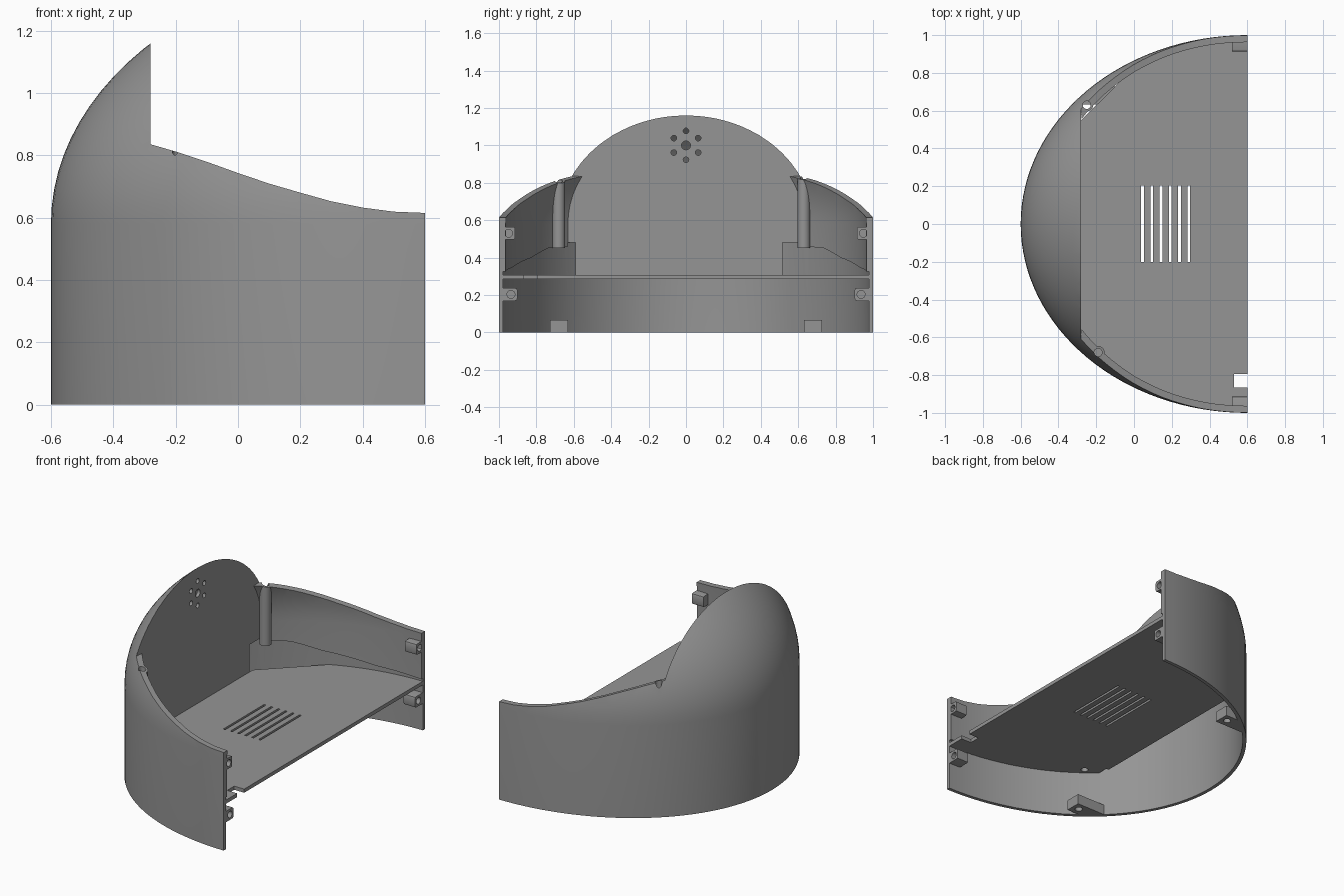
import bpy, bmesh, math
from mathutils import Matrix, Vector

if "Cube" in bpy.data.objects:
    bpy.data.objects.remove(bpy.data.objects["Cube"])

grey = bpy.data.materials.new("mid_grey")
grey.diffuse_color = (0.3, 0.3, 0.3, 1)
grey.use_nodes = True
grey.node_tree.nodes["Principled BSDF"].inputs["Base Color"].default_value = grey.diffuse_color


def make(name, bm):
    bmesh.ops.recalc_face_normals(bm, faces=bm.faces)
    me = bpy.data.meshes.new(name)
    bm.to_mesh(me)
    bm.free()
    me.materials.append(grey)
    ob = bpy.data.objects.new(name, me)
    bpy.context.collection.objects.link(ob)
    return ob


def boolean(ob, tool, op='DIFFERENCE', keep=False):
    m = ob.modifiers.new("cut", 'BOOLEAN')
    m.operation, m.solver, m.object = op, 'EXACT', tool
    bpy.context.view_layer.update()
    me = bpy.data.meshes.new_from_object(ob.evaluated_get(bpy.context.evaluated_depsgraph_get()))
    ob.modifiers.clear()
    ob.data = me
    me.materials.clear()
    me.materials.append(grey)
    if not keep:
        bpy.data.objects.remove(tool)
    return ob


def prism(name, pts, lo, hi, axis):
    """Extrude a 2D outline along an axis (0 = x, 1 = y, 2 = z)."""
    bm = bmesh.new()
    def at(p, d):
        c = list(p)
        c.insert(axis, d)
        return bm.verts.new(c)
    a, b = [at(p, lo) for p in pts], [at(p, hi) for p in pts]
    bm.faces.new(a)
    bm.faces.new(b)
    for i in range(len(pts)):
        j = (i + 1) % len(pts)
        bm.faces.new((a[i], a[j], b[j], b[i]))
    return make(name, bm)


def box(name, x0, x1, y0, y1, z0, z1):
    return prism(name, [(x0, y0), (x1, y0), (x1, y1), (x0, y1)], z0, z1, 2)


def circle(u, v, r, n=24):
    return [(u + r * math.cos(2 * math.pi * i / n), v + r * math.sin(2 * math.pi * i / n)) for i in range(n)]


def dome(name, t, z0):
    """Elliptic cylinder with an ellipsoid cap, inset by t."""
    n, rings = 128, 24
    bm = bmesh.new()
    prof = [(1, z0)] + [(math.cos(a), 0.58 + (0.853 - t) * math.sin(a))
                        for a in (math.pi / 2 * k / rings for k in range(rings))]
    loops = [[bm.verts.new((0.6 + (1.2 - t) * r * math.cos(2 * math.pi * i / n),
                            (1 - t) * r * math.sin(2 * math.pi * i / n), z)) for i in range(n)]
             for r, z in prof]
    top = bm.verts.new((0.6, 0, 1.433 - t))
    bm.faces.new(loops[0])
    for i in range(n):
        j = (i + 1) % n
        for a, b in zip(loops, loops[1:]):
            bm.faces.new((a[i], a[j], b[j], b[i]))
        bm.faces.new((loops[-1][i], loops[-1][j], top))
    return make(name, bm)


# Open side and sloping rim, used to trim the shell, liner and tubes
rim = [(-.28, .835), (-.2, .812), (-.1, .779), (0, .743), (.1, .709), (.2, .68),
       (.3, .652), (.4, .632), (.5, .619), (.6, .615)]
def trim():
    return prism("trim", [(-.28, 2)] + rim + [(.6, -1), (3, -1), (3, 2)], -2, 2, 1)

tubes = [(-.25, .63), (-.19, -.68)]
def drill(ob):
    for x, y in tubes:
        boolean(ob, prism("drill", circle(x, y, .021), .2, 1.2, 2))

# Outer shell
shell = dome("shell", 0, 0)
boolean(shell, dome("cavity", .022, -.1))
boolean(shell, trim())

# Upright partition with a ring of holes and relieved lower corners
partition = box("partition", -.3, -.28, -1, 1, .287, 1.4)
boolean(partition, dome("limit", .01, -.1), 'INTERSECT')
boolean(partition, box("corner", -.4, -.2, .515, 1, .2, .48))
boolean(partition, box("corner", -.4, -.2, -1, -.59, .2, .48))
holes = [(0, 1.0, .024)] + [(.075 * math.sin(k * math.pi / 3), 1.0 + .077 * math.cos(k * math.pi / 3), .015)
                            for k in range(6)]
for y, z, r in holes:
    boolean(partition, prism("hole", circle(y, z, r), -.4, -.2, 0))
boolean(shell, partition, 'UNION')
drill(shell)

# Thicker band inside the upper wall
liner = dome("wall_liner", .015, 0)
boolean(liner, dome("cavity", .036, -.1))
boolean(liner, trim())
boolean(liner, prism("below", [(-.28, .46), (-.15, .45), (0, .40), (.3, .345), (.61, .325),
                               (.61, -1), (-.28, -1)], -2, 2, 1))
boolean(liner, box("behind", -2, -.279, -2, 2, -1, 2))
drill(liner)

# Screw tubes
for i, (x, y) in enumerate(tubes):
    tube = prism("screw_tube_%d" % (i + 1), circle(x, y, .034), .45, 1, 2)
    boolean(tube, dome("limit", .006, -.1), 'INTERSECT')
    boolean(tube, trim())
    drill(tube)

# Floor plate with vent slots, cable notch and a clipped corner
edge = [(.6 - 1.188 * math.cos(a), .988 * math.sin(a))
        for a in (math.radians(-90 + 2.5 * k) for k in range(73))]
outline = [(-.28, -.66)] + [p for p in reversed(edge) if p[0] > -.28 and p[1] < 0] \
    + [p for p in reversed(edge) if p[0] > .03 and p[1] > 0] + [(.02, .845), (-.28, .55)]
lower = [p for p in outline if p[1] < 0]
upper = [p for p in outline if p[1] > 0]
outline = sorted(lower, key=lambda p: p[0]) + sorted(upper, key=lambda p: -p[0])
floor = prism("floor_plate", outline, .285, .308, 2)
for k in range(6):
    x = .045 + .049 * k
    boolean(floor, box("slot", x - .007, x + .007, -.2, .205, .2, .4))
boolean(floor, box("notch", .53, .7, -.865, -.795, .2, .4))
drill(floor)

# Joining lugs on the open edge
for side, label in ((-1, "front"), (1, "back")):
    for z, yc, level in ((.53, .95, "upper"), (.203, .938, "lower")):
        w, h, c = .036, .034, .012
        sec = [(side * (yc + u), z + v) for u, v in
               [(w + .006, -h), (w + .006, h), (-w + c, h), (-w + .003, h - .003), (-w, h - c),
                (-w, -h + c), (-w + .003, -h + .003), (-w + c, -h)]]
        lug = prism("%s_%s_lug" % (label, level), sec, .52, .6, 0)
        boolean(lug, dome("limit", .008, -.1), 'INTERSECT')
        boolean(lug, prism("hole", circle(side * (yc - .002), z, .021), .54, .7, 0))

    # Foot screw block at the base of the wall
    foot = box(label + "_foot_block", -.4, -.1, side * .68 - .048, side * .68 + .048, 0, .065)
    boolean(foot, dome("limit", .01, -.1), 'INTERSECT')
    boolean(foot, prism("hole", circle(-.145, side * .68, .022), -.1, .05, 2))

# Smooth curved surfaces, keep edges crisp
for ob in bpy.context.scene.objects:
    ob.select_set(True)
    bpy.context.view_layer.objects.active = ob
bpy.ops.object.shade_smooth_by_angle(angle=math.radians(30))
